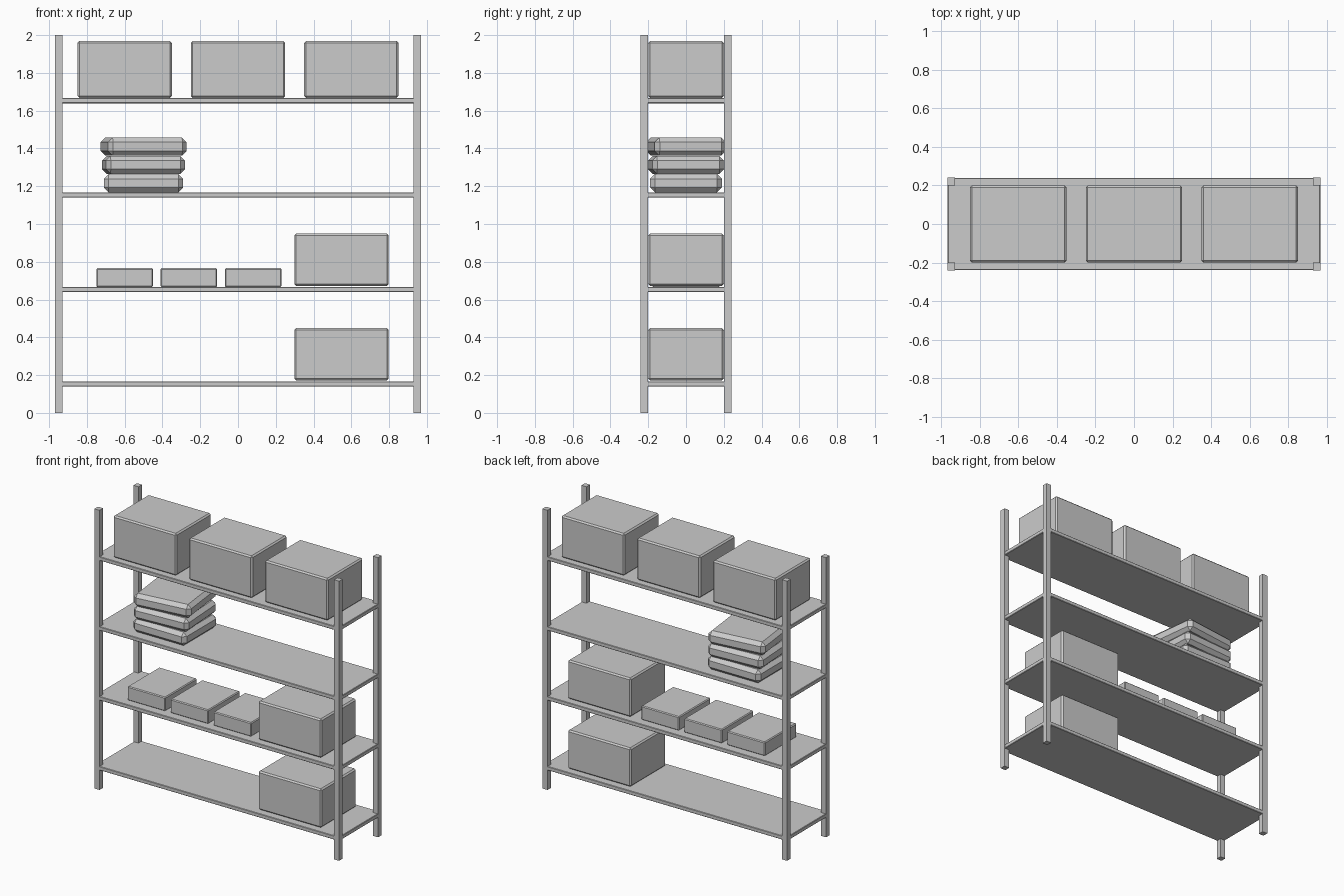
import bpy

if "Cube" in bpy.data.objects:
    bpy.data.objects.remove(bpy.data.objects["Cube"])


def box(name, size, centre, bevel=0.0, turn=0.0):
    """Axis box with an optional single-step chamfer and a turn about z."""
    bpy.ops.mesh.primitive_cube_add(size=1, location=centre)
    ob = bpy.context.object
    ob.name = name
    ob.scale = size
    bpy.ops.object.transform_apply(location=False, rotation=False, scale=True)
    ob.rotation_euler.z = turn
    if bevel:
        mod = ob.modifiers.new("chamfer", 'BEVEL')
        mod.width = bevel
        mod.segments = 1
    return ob


# Corner posts
for sx in (-1, 1):
    for sy in (-1, 1):
        box("post", (0.04, 0.04, 2.0), (0.948 * sx, 0.22 * sy, 1.0))

# Shelves
for z in (0.153, 0.653, 1.153, 1.653):
    box("shelf", (1.932, 0.476, 0.028), (0, 0, z), 0.003)

# Storage boxes on the top shelf
for x in (-0.6, 0.0, 0.6):
    box("storage_box", (0.5, 0.4, 0.3), (x, 0, 1.818), 0.01)

# Lower crates on the right
for z in (0.31, 0.81):
    box("crate", (0.5, 0.4, 0.277), (0.548, 0, z), 0.01)

# Small boxes on the second shelf
for i in range(3):
    box("small_box", (0.3, 0.36, 0.1), (-0.6 + 0.34 * i, 0, 0.716), 0.006)

# Stack of folded blankets, each turned a little more
for i in range(3):
    box("folded_blanket", (0.42, 0.38, 0.096), (-0.5, 0, 1.216 + 0.097 * i),
        0.025, 0.06 * i)
